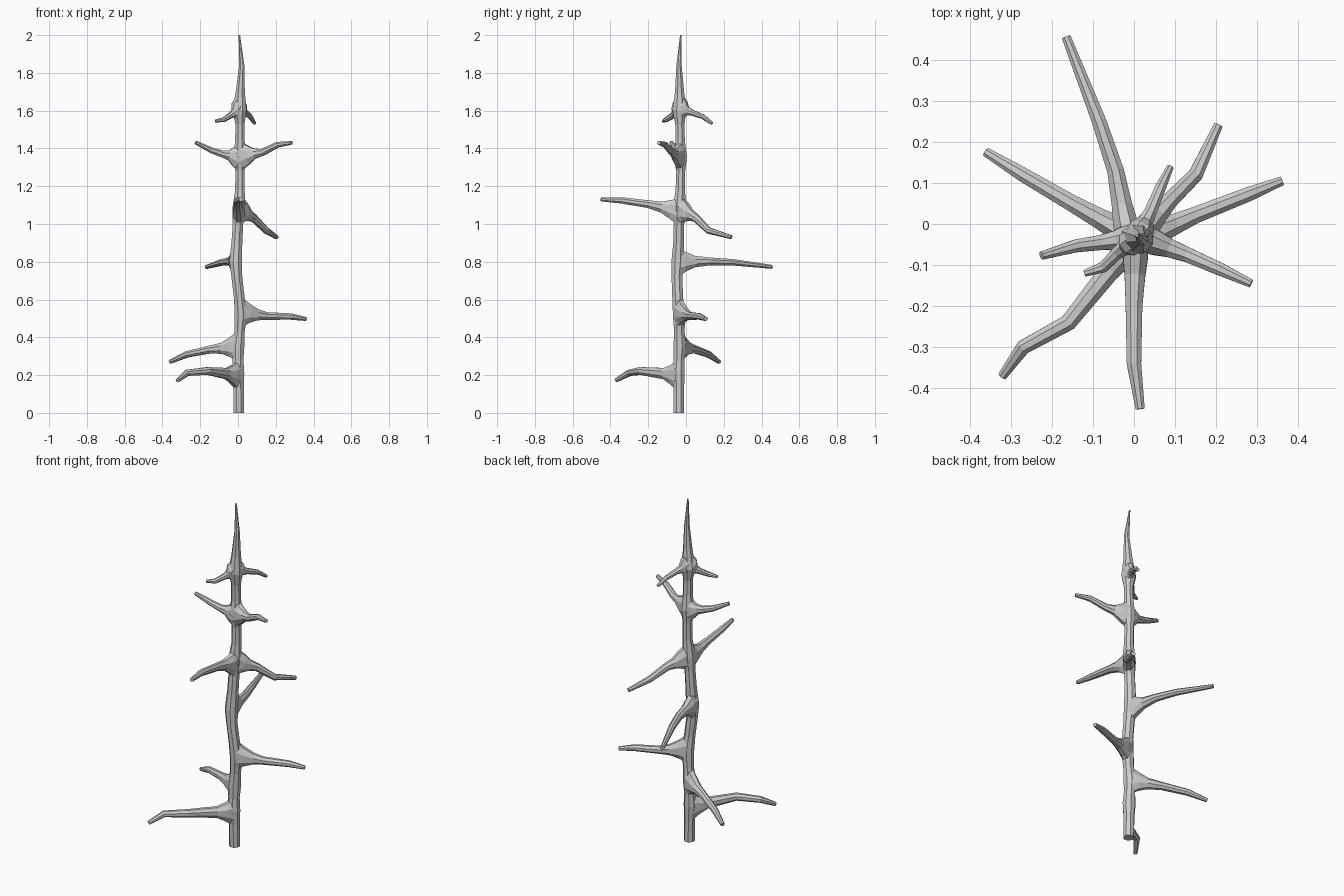
import bpy, bmesh, math
from mathutils import Vector

SIDES = 8


def loft(name, points, radii, upright=False):
    """Faceted tube through points; radii are (sideways, vertical) pairs."""
    pts = [Vector(p) for p in points]
    bm = bmesh.new()
    rings = []
    for i, (p, (a, b)) in enumerate(zip(pts, radii)):
        t = (pts[min(i + 1, len(pts) - 1)] - pts[max(i - 1, 0)]).normalized()
        if upright:
            u, v = Vector((1, 0, 0)), Vector((0, 1, 0))
        else:
            if i == 0:
                t.z = 0
                t.normalize()
            u = t.cross(Vector((0, 0, 1))).normalized()
            v = u.cross(t)
        ring = []
        for k in range(SIDES):
            w = 2 * math.pi * (k + 0.5) / SIDES
            ring.append(bm.verts.new(p + u * a * math.cos(w) + v * b * math.sin(w)))
        rings.append(ring)
    for r0, r1 in zip(rings, rings[1:]):
        for k in range(SIDES):
            n = (k + 1) % SIDES
            bm.faces.new((r0[k], r0[n], r1[n], r1[k]))
    bm.faces.new(rings[0])
    bm.faces.new(rings[-1])
    bmesh.ops.recalc_face_normals(bm, faces=bm.faces)
    me = bpy.data.meshes.new(name)
    bm.to_mesh(me)
    bm.free()
    ob = bpy.data.objects.new(name, me)
    bpy.context.collection.objects.link(ob)


# Trunk: x, y, z, radius
trunk = [
    (0.005, -0.038, 0, 0.03), (0.003, -0.038, 0.13, 0.03), (0.0, -0.04, 0.21, 0.036),
    (0.0, -0.037, 0.28, 0.031), (0.0, -0.033, 0.35, 0.036), (0.008, -0.035, 0.43, 0.03),
    (0.015, -0.037, 0.52, 0.035), (0.007, -0.044, 0.61, 0.031), (-0.006, -0.048, 0.72, 0.031),
    (-0.012, -0.044, 0.80, 0.036), (-0.006, -0.039, 0.90, 0.031), (0.0, -0.037, 1.0, 0.03),
    (0.005, -0.035, 1.08, 0.038), (0.01, -0.03, 1.18, 0.027), (0.01, -0.028, 1.28, 0.026),
    (0.01, -0.03, 1.36, 0.038), (0.01, -0.031, 1.44, 0.027), (0.01, -0.033, 1.53, 0.026),
    (0.008, -0.034, 1.60, 0.041), (0.012, -0.034, 1.70, 0.026), (0.02, -0.037, 1.84, 0.015),
    (0.007, -0.028, 2.0, 0.004)]
loft("trunk", [p[:3] for p in trunk], [(p[3], p[3]) for p in trunk], upright=True)

# Branches: thickness, trunk joint, then bends out to the tip
branches = [
    (1.0, (0, -0.04, 0.20), (-0.16, -0.24, 0.222), (-0.27, -0.30, 0.212), (-0.32, -0.37, 0.172)),
    (1.0, (0, -0.033, 0.35), (-0.15, 0.05, 0.335), (-0.27, 0.12, 0.31), (-0.36, 0.175, 0.27)),
    (1.0, (0.015, -0.037, 0.53), (0.15, 0.022, 0.513), (0.28, 0.073, 0.51), (0.36, 0.105, 0.497)),
    (1.0, (-0.012, -0.045, 0.80), (-0.045, 0.13, 0.802), (-0.085, 0.25, 0.797), (-0.165, 0.455, 0.773)),
    (1.0, (0.005, -0.035, 1.07), (0.0, -0.2, 1.105), (0.0, -0.34, 1.125), (0.015, -0.45, 1.13)),
    (1.0, (0.005, -0.035, 1.075), (0.085, 0.055, 1.03), (0.15, 0.12, 0.965), (0.205, 0.24, 0.93)),
    (0.9, (0.01, -0.03, 1.36), (0.13, -0.075, 1.38), (0.21, -0.11, 1.42), (0.285, -0.145, 1.43)),
    (0.9, (0.01, -0.03, 1.355), (-0.08, -0.045, 1.37), (-0.14, -0.053, 1.39), (-0.225, -0.077, 1.432)),
    (0.75, (0.008, -0.034, 1.61), (0.04, 0.03, 1.59), (0.065, 0.09, 1.568), (0.088, 0.138, 1.532)),
    (0.75, (0.008, -0.034, 1.605), (-0.04, -0.07, 1.575), (-0.075, -0.105, 1.552), (-0.12, -0.12, 1.545)),
]
# Collar radii flare where the branch leaves the trunk
for n, (s, *pts) in enumerate(branches):
    base, mid = Vector(pts[0]), Vector(pts[1])
    d = mid - base
    length = d.length
    collar = [base, base + d * min(0.045 / length, 0.35), base + d * min(0.095 / length, 0.65)]
    radii = [(0.034, 0.088), (0.033, 0.055), (0.027 * s, 0.032 * s),
             (0.022 * s, 0.022 * s), (0.019 * s, 0.018 * s), (0.012 * s, 0.011 * s)]
    loft(f"branch_{n + 1}", collar + pts[1:], radii)
